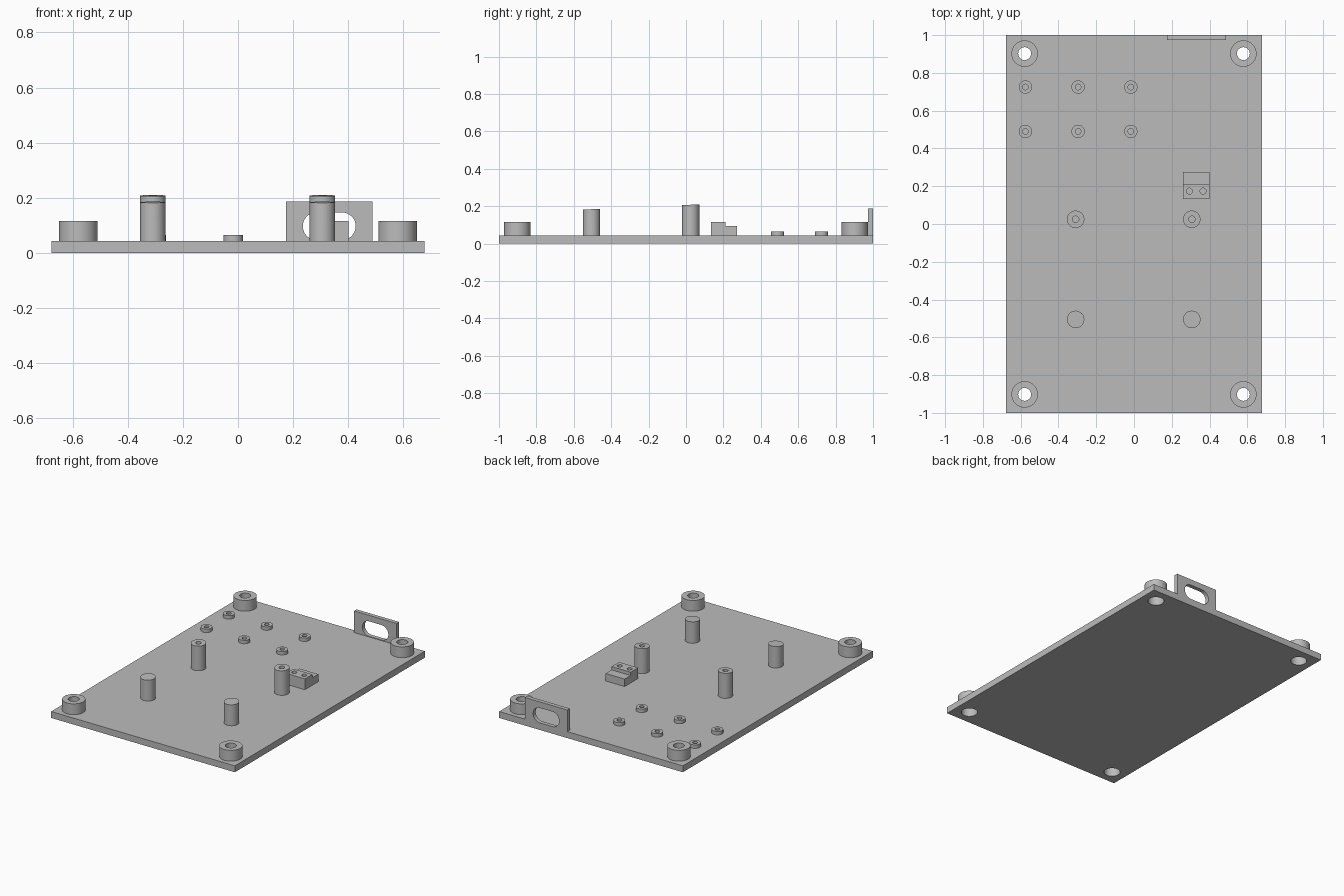
import bpy, bmesh, math
from mathutils import Matrix, Vector

if "Cube" in bpy.data.objects:
    bpy.data.objects.remove(bpy.data.objects["Cube"], do_unlink=True)

GREY = (0.5, 0.5, 0.5, 1)
mat = bpy.data.materials.new("plain grey")
mat.use_nodes = True
mat.diffuse_color = GREY
mat.node_tree.nodes["Principled BSDF"].inputs["Base Color"].default_value = GREY

PLATE_TOP = 0.043


def finish(name, bm, location=(0, 0, 0)):
    """Weld, orient and shade a mesh, then link it to the scene."""
    bmesh.ops.remove_doubles(bm, verts=bm.verts, dist=1e-5)
    bmesh.ops.recalc_face_normals(bm, faces=bm.faces)
    mesh = bpy.data.meshes.new(name)
    bm.to_mesh(mesh)
    bm.free()
    mesh.materials.append(mat)
    obj = bpy.data.objects.new(name, mesh)
    obj.location = location
    bpy.context.collection.objects.link(obj)
    bpy.ops.object.select_all(action='DESELECT')
    obj.select_set(True)
    bpy.context.view_layer.objects.active = obj
    bpy.ops.object.shade_smooth_by_angle(angle=math.radians(30))
    return obj


def lathe(name, profile, x, y, closed=False, tilt=0, steps=48):
    """Turn a (radius, z) profile about z; tilt slopes the topmost points."""
    bm = bmesh.new()
    verts = [bm.verts.new((r, 0, z)) for r, z in profile]
    pairs = list(zip(verts, verts[1:]))
    if closed:
        pairs.append((verts[-1], verts[0]))
    edges = [bm.edges.new(p) for p in pairs]
    bmesh.ops.spin(bm, geom=verts + edges, axis=(0, 0, 1), cent=(0, 0, 0),
                   steps=steps, angle=math.tau)
    top = max(z for r, z in profile)
    for v in bm.verts:
        if v.co.z > top - 1e-4:
            v.co.z += tilt * v.co.y
    return finish(name, bm, (x, y, 0))


def rect(x0, x1, y0, y1):
    return [(x0, y0), (x1, y0), (x1, y1), (x0, y1)]


def slot(cx, cy, r, half=0, n=48):
    """Circle, or a rounded slot when half (centre offset) is above zero."""
    pts = []
    for i in range(n):
        a = math.tau * (i + 0.5) / n
        side = math.copysign(half, math.cos(a))
        pts.append((cx + side + r * math.cos(a), cy + r * math.sin(a)))
    return pts


def sheet(name, loops, low, high, matrix=Matrix()):
    """Extrude an outline with holes from low to high."""
    curve = bpy.data.curves.new(name, 'CURVE')
    curve.dimensions = '2D'
    curve.fill_mode = 'BOTH'
    curve.extrude = (high - low) / 2
    for loop in loops:
        spline = curve.splines.new('POLY')
        spline.points.add(len(loop) - 1)
        for point, (x, y) in zip(spline.points, loop):
            point.co = (x, y, 0, 1)
        spline.use_cyclic_u = True
    temp = bpy.data.objects.new("temporary outline", curve)
    bpy.context.collection.objects.link(temp)
    graph = bpy.context.evaluated_depsgraph_get()
    mesh = bpy.data.meshes.new_from_object(temp.evaluated_get(graph))
    bm = bmesh.new()
    bm.from_mesh(mesh)
    bpy.data.objects.remove(temp, do_unlink=True)
    bpy.data.curves.remove(curve)
    bpy.data.meshes.remove(mesh)
    bmesh.ops.translate(bm, verts=bm.verts, vec=Vector((0, 0, (low + high) / 2)))
    bmesh.ops.transform(bm, matrix=matrix, verts=bm.verts)
    return finish(name, bm)


# Base plate with four counterbored corner holes
corners = [(sx * 0.579, sy * 0.902) for sx in (-1, 1) for sy in (-1, 1)]
BORE, HEAD = 0.034, 0.05
sheet("base_plate", [rect(-0.677, 0.677, -1, 1)] +
      [slot(x, y, HEAD) for x, y in corners], 0, PLATE_TOP)

# Corner bosses, wide bore below and narrow bore above
for x, y in corners:
    lathe("corner_boss", [(HEAD, PLATE_TOP), (0.07, PLATE_TOP), (0.07, 0.115),
                          (BORE, 0.115), (BORE, 0.075), (HEAD, 0.075)],
          x, y, closed=True)

# Low standoffs with pilot holes
for x in (-0.575, -0.296, -0.017):
    for y in (0.49, 0.725):
        lathe("low_standoff", [(0.035, PLATE_TOP), (0.035, 0.066), (0.015, 0.066),
                               (0.015, PLATE_TOP), (0, PLATE_TOP)], x, y)

# Tall posts, tops sloping upwards to the back
SLOPE = 0.046
for x in (-0.309, 0.306):
    lathe("front_post", [(0.046, PLATE_TOP), (0.046, 0.184), (0, 0.184)],
          x, -0.505, tilt=SLOPE)
    lathe("back_post", [(0.046, PLATE_TOP), (0.046, 0.208), (0.017, 0.208),
                        (0.017, PLATE_TOP), (0, PLATE_TOP)],
          x, 0.025, tilt=SLOPE)

# Stepped mounting block with two holes
sheet("block_upper_step", [rect(0.26, 0.4, 0.133, 0.212),
                           slot(0.293, 0.174, 0.016), slot(0.366, 0.174, 0.016)],
      PLATE_TOP, 0.115)
sheet("block_lower_step", [rect(0.26, 0.4, 0.212, 0.274)], PLATE_TOP, 0.093)

# Upright back tab with a rounded slot
upright = Matrix.Rotation(math.pi / 2, 4, 'X')
sheet("back_tab", [rect(0.174, 0.488, PLATE_TOP, 0.187),
                   slot(0.331, 0.097, 0.05, half=0.046)], -1, -0.973, upright)
